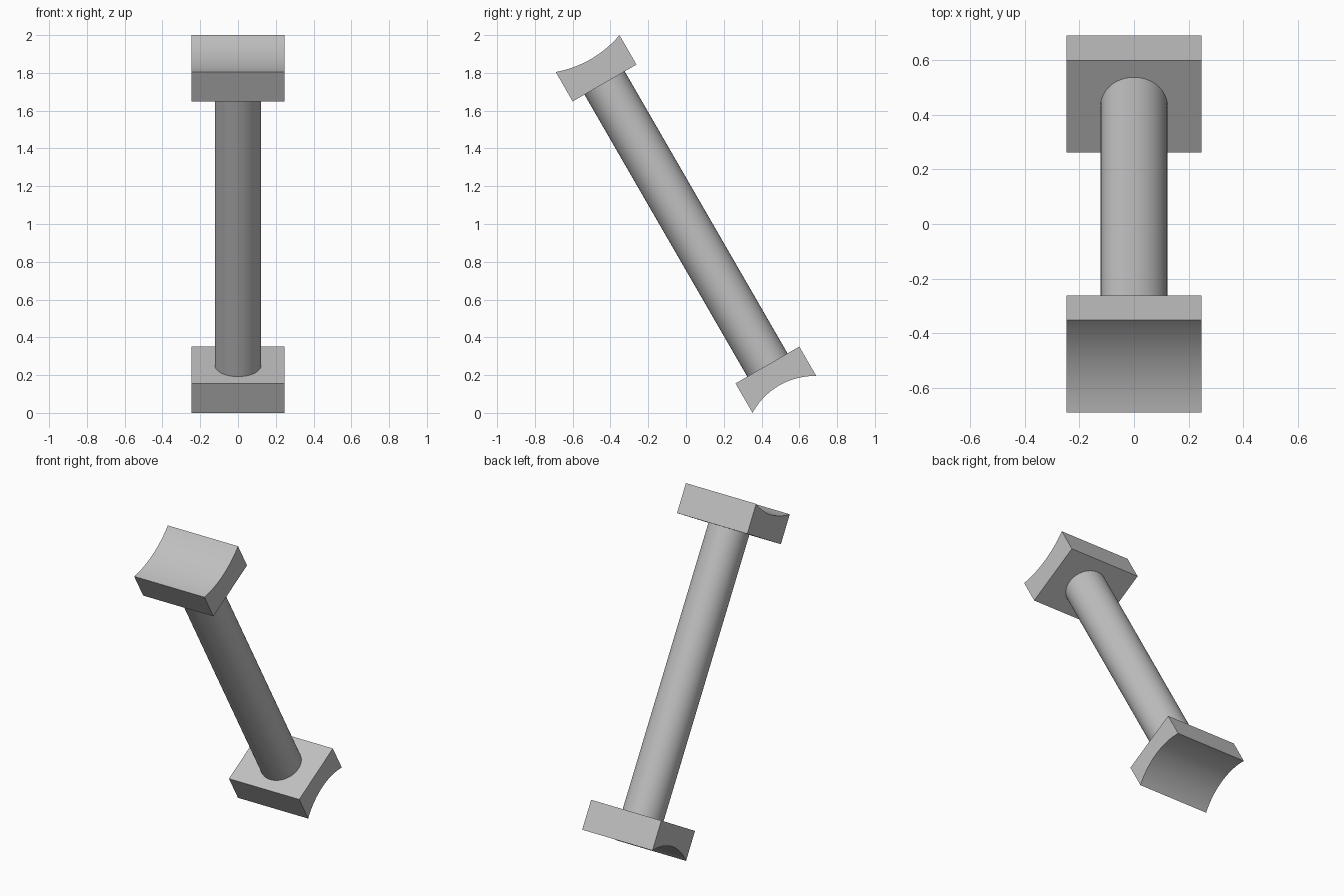
import bpy, bmesh, math
from mathutils import Matrix

cube = bpy.data.objects.get("Cube")
if cube:
    bpy.data.objects.remove(cube, do_unlink=True)

TILT = math.radians(30)
HALF_LENGTH = 1.042   # centre to saddle rim along the strut
HALF_DEPTH = 0.195
HALF_WIDTH = 0.247
THICK = 0.18
SHAFT_RADIUS = 0.123

grey = bpy.data.materials.new("plain grey")
grey.use_nodes = True
colour = (0.53, 0.53, 0.53, 1)
grey.diffuse_color = colour
grey.node_tree.nodes["Principled BSDF"].inputs["Base Color"].default_value = colour

# Lean the whole strut towards the front about its middle
PLACE = Matrix.Translation((0, 0, 1)) @ Matrix.Rotation(TILT, 4, "X")


def finish(name, bm):
    bmesh.ops.recalc_face_normals(bm, faces=bm.faces)
    bm.transform(PLACE)
    mesh = bpy.data.meshes.new(name)
    bm.to_mesh(mesh)
    bm.free()
    mesh.materials.append(grey)
    obj = bpy.data.objects.new(name, mesh)
    bpy.context.collection.objects.link(obj)
    bpy.ops.object.select_all(action="DESELECT")
    obj.select_set(True)
    bpy.context.view_layer.objects.active = obj
    bpy.ops.object.shade_smooth_by_angle(angle=math.radians(30))


# End block with a concave cylindrical saddle on its outer side
def saddle(name, side, sag, steps=32):
    radius = (HALF_DEPTH ** 2 + sag ** 2) / (2 * sag)
    half_angle = math.asin(HALF_DEPTH / radius)
    rim_drop = radius * math.cos(half_angle)
    inner = HALF_LENGTH - THICK
    profile = [(HALF_DEPTH, inner), (-HALF_DEPTH, inner)]
    for i in range(steps + 1):
        a = half_angle * (2 * i / steps - 1)
        profile.append((radius * math.sin(a),
                        HALF_LENGTH + rim_drop - radius * math.cos(a)))
    bm = bmesh.new()
    face = bm.faces.new([bm.verts.new((-HALF_WIDTH, y, side * z)) for y, z in profile])
    swept = bmesh.ops.extrude_face_region(bm, geom=[face])["geom"]
    bmesh.ops.translate(bm, vec=(2 * HALF_WIDTH, 0, 0),
                        verts=[v for v in swept if isinstance(v, bmesh.types.BMVert)])
    finish(name, bm)


saddle("upper_saddle", 1, 0.034)
saddle("lower_saddle", -1, 0.055)

# Round shaft between the inner faces of the blocks
bm = bmesh.new()
bmesh.ops.create_cone(bm, cap_ends=True, segments=64, radius1=SHAFT_RADIUS,
                      radius2=SHAFT_RADIUS, depth=2 * (HALF_LENGTH - THICK))
finish("shaft", bm)
